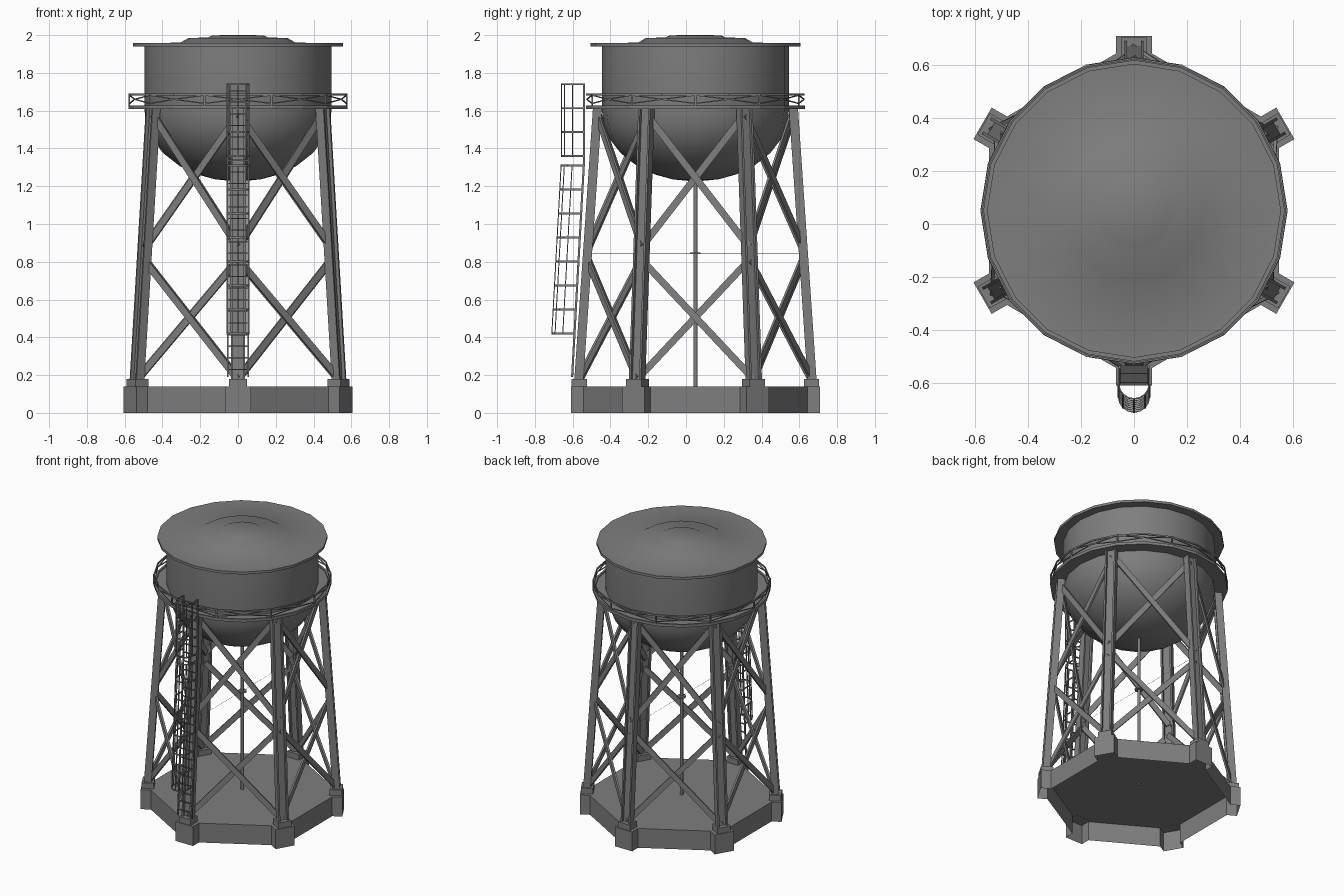
import bpy, bmesh
from math import sin, cos, pi, sqrt
from mathutils import Vector, Matrix

if "Cube" in bpy.data.objects:
    bpy.data.objects.remove(bpy.data.objects["Cube"])

CY = 0.05                      # tower axis sits slightly behind the origin
UP = Vector((0, 0, 1))
STEEL = bpy.data.materials.new("dark_grey")
STEEL.diffuse_color = (0.21, 0.21, 0.21, 1)
STEEL.use_nodes = True
STEEL.node_tree.nodes["Principled BSDF"].inputs["Base Color"].default_value = STEEL.diffuse_color


def polar(r, a, z):
    return Vector((r * cos(a), CY + r * sin(a), z))


def finish(bm, name, smooth=False, closed=True):
    if closed:
        bmesh.ops.recalc_face_normals(bm, faces=bm.faces)
    me = bpy.data.meshes.new(name)
    bm.to_mesh(me)
    bm.free()
    me.materials.append(STEEL)
    ob = bpy.data.objects.new(name, me)
    bpy.context.collection.objects.link(ob)
    if smooth:
        bpy.context.view_layer.objects.active = ob
        ob.select_set(True)
        bpy.ops.object.shade_smooth_by_angle(angle=0.6)
        ob.select_set(False)


def bar(bm, p, q, w, d, n=UP):
    """Box from p to q, w wide, d deep along n."""
    p, q = Vector(p), Vector(q)
    ax = (q - p).normalized()
    if abs(ax.dot(n)) > 0.99:
        n = Vector((0, 1, 0))
    sx = n.cross(ax).normalized()
    sy = ax.cross(sx)
    rot = Matrix((sx, sy, ax)).transposed().to_4x4()
    scale = Matrix.Diagonal((w, d, (q - p).length, 1))
    bmesh.ops.create_cube(bm, size=1, matrix=Matrix.Translation((p + q) / 2) @ rot @ scale)


def lathe_part(name, profile, n, closed=False, smooth=False):
    bm = bmesh.new()
    rings = []
    for r, z in profile:
        count = 1 if r < 1e-5 else n
        rings.append([bm.verts.new(polar(r, -pi / 2 + 2 * pi * i / n, z)) for i in range(count)])
    pairs = list(zip(rings, rings[1:])) + ([(rings[-1], rings[0])] if closed else [])
    for a, b in pairs:
        for i in range(n):
            j = (i + 1) % n
            vs = [a[i % len(a)], a[j % len(a)], b[j % len(b)], b[i % len(b)]]
            bm.faces.new(list(dict.fromkeys(vs)))
    finish(bm, name, smooth)


LEGS = [-pi / 2 + i * pi / 3 for i in range(6)]


def leg_r(z):
    return 0.617 - 0.098 * (z - 0.18) / 1.43


# hollow foundation: hexagon with a square block projecting at each corner, open below
bm = bmesh.new()
outline = []
for a in LEGS:
    tan = Vector((-sin(a), cos(a), 0))
    for r, s in ((0.593, -1), (0.66, -1), (0.66, 1), (0.593, 1)):
        outline.append(polar(r, a, 0) + tan * s * 0.0685)
low = [bm.verts.new(p) for p in outline]
top = [bm.verts.new(p + UP * 0.139) for p in outline]
for i in range(len(low)):
    j = (i + 1) % len(low)
    bm.faces.new((low[i], low[j], top[j], top[i]))
bm.faces.new(top)
finish(bm, "foundation", closed=False)

# pads and H-section legs
for k, a in enumerate(LEGS):
    out = Vector((cos(a), sin(a), 0))
    tan = Vector((-sin(a), cos(a), 0))
    bm = bmesh.new()
    bar(bm, polar(0.575, a, 0.159), polar(0.655, a, 0.159), 0.094, 0.042)
    finish(bm, f"leg_pad_{k}")
    bm = bmesh.new()
    p, q = polar(leg_r(0.17), a, 0.17), polar(leg_r(1.61), a, 1.61)
    for s in (-1, 1):
        bar(bm, p + tan * s * 0.031, q + tan * s * 0.031, 0.011, 0.048, out)
    bar(bm, p, q, 0.056, 0.011, out)
    finish(bm, f"leg_{k}")

# two tiers of cross bracing in every bay
for k, a in enumerate(LEGS):
    b = a + pi / 3
    mid = (a + b) / 2
    out = Vector((cos(mid), sin(mid), 0))
    bm = bmesh.new()
    for z0, z1 in ((0.18, 0.81), (0.88, 1.58)):
        for s, (u, v) in ((-1, (a, b)), (1, (b, a))):
            off = out * s * 0.006
            bar(bm, polar(leg_r(z0) - 0.004, u, z0) + off,
                polar(leg_r(z1) - 0.004, v, z1) + off, 0.037, 0.013, out)
    finish(bm, f"cross_brace_{k}")

# tank shell with rounded bottom
bowl = [(0.495 * sqrt(1 - t * t), 1.6 - 0.375 * t)
        for t in (1, 0.97, 0.9, 0.78, 0.6, 0.4, 0.2, 0)]
lathe_part("tank_shell", bowl + [(0.495, 1.945)], 20, smooth=True)

# roof with overhanging rim and two low steps
lathe_part("tank_roof", [(0, 1.94), (0.555, 1.94), (0.555, 1.958), (0.54, 1.958), (0.305, 1.96),
                         (0.262, 1.985), (0.16, 1.987), (0.135, 1.999), (0, 2.0)], 20, smooth=True)

# walkway ring
lathe_part("walkway", [(0.485, 1.608), (0.58, 1.608), (0.58, 1.628), (0.567, 1.628),
                       (0.567, 1.618), (0.485, 1.618)], 20, closed=True)

# railing: ten lattice panels, each folded over one corner of the ring
bm = bmesh.new()
R = 0.575
for i in range(20):
    a = -pi / 2 + i * pi / 10
    b = a + pi / 10
    bar(bm, polar(R, a, 1.685), polar(R, b, 1.685), 0.007, 0.01)
    if i % 2:
        a, b = a, b
        bar(bm, polar(R, a, 1.62), polar(R, a, 1.69), 0.009, 0.009)
        start, end = (1.638, 1.682), (1.66, 1.66)
    else:
        start, end = (1.66, 1.66), (1.638, 1.682)
    for z0, z1 in zip(start, end):
        bar(bm, polar(R, a, z0), polar(R, b, z1), 0.005, 0.006)
finish(bm, "walkway_railing")

# central riser pipe with coupling and thin tie rod
lathe_part("riser_pipe", [(0.011, 0.13), (0.011, 0.84), (0.028, 0.84), (0.028, 0.85),
                          (0.011, 0.85), (0.011, 1.24)], 12, smooth=True)
bm = bmesh.new()
bar(bm, polar(0.57, -pi / 2, 0.845), polar(0.57, pi / 2, 0.845), 0.001, 0.001)
finish(bm, "tie_rod")


# ladder follows the front leg, then rises vertically
def lad_y(z):
    return -0.54 - 0.063 * max(0, 1.33 - z) / 1.14


bm = bmesh.new()
for x in (-0.055, 0.055):
    for z0, z1 in ((0.19, 1.33), (1.33, 1.745)):
        bar(bm, (x, lad_y(z0), z0), (x, lad_y(z1), z1), 0.008, 0.011)
for i in range(25):
    z = 0.23 + i * 0.0615
    bar(bm, (-0.055, lad_y(z), z), (0.055, lad_y(z), z), 0.007, 0.007)
finish(bm, "ladder")


# safety cage in two sections
def hoop(z):
    y = lad_y(z)
    pts = [Vector((0.058, y, z))]
    for i in range(9):
        t = i * pi / 8
        pts.append(Vector((0.058 * cos(t), y - 0.062 - 0.058 * sin(t), z)))
    return pts + [Vector((-0.058, y, z))]


for name, z0, z1, n in (("lower_cage", 0.42, 1.31, 7), ("upper_cage", 1.36, 1.74, 3)):
    bm = bmesh.new()
    for i in range(n + 1):
        pts = hoop(z0 + (z1 - z0) * i / n)
        for p, q in zip(pts, pts[1:]):
            bar(bm, p, q, 0.005, 0.009)
    lo, hi = hoop(z0), hoop(z1)
    for i in (1, 3, 5, 7, 9):
        bar(bm, lo[i], hi[i], 0.007, 0.005)
    finish(bm, name)
